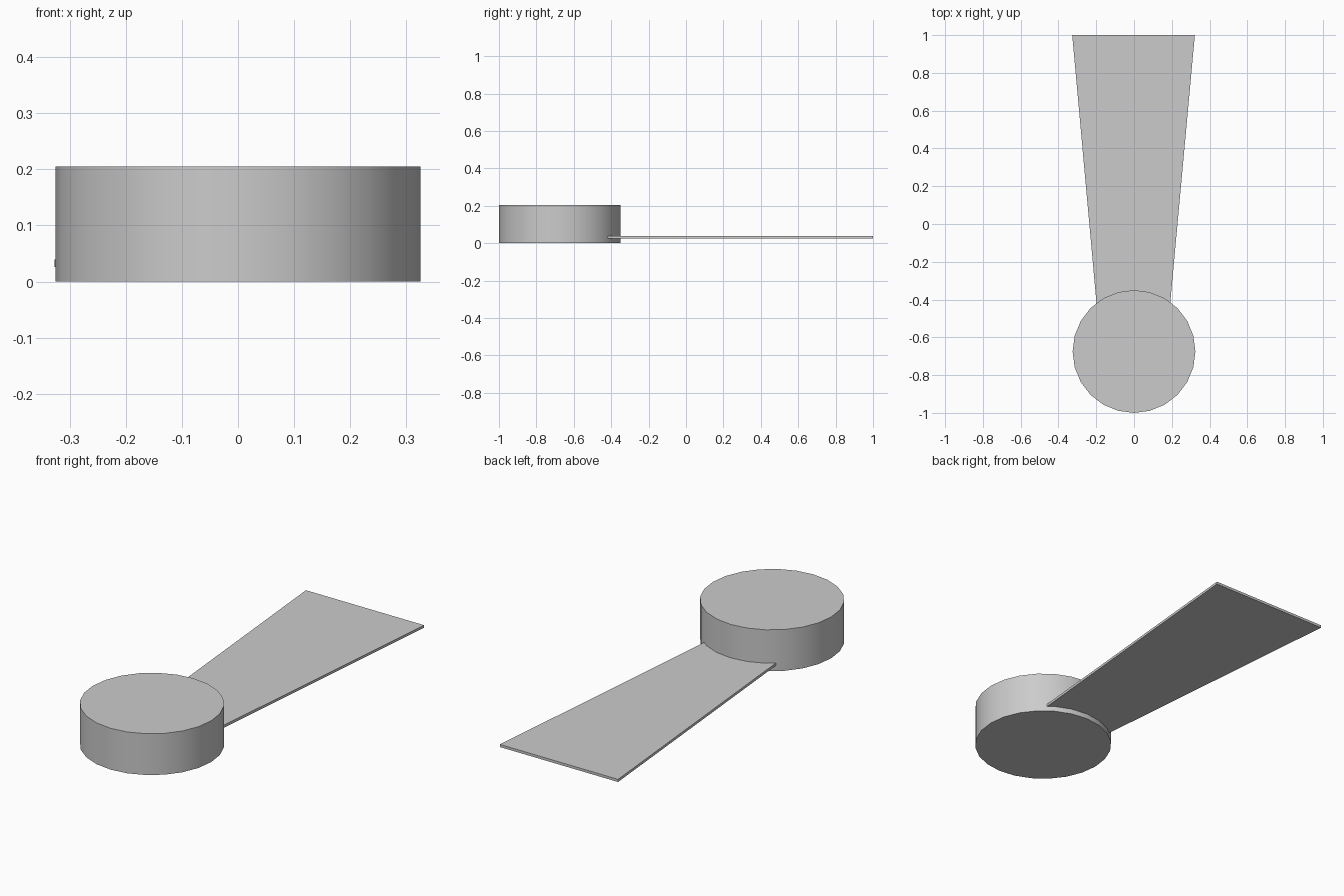
import bpy, bmesh, math

if "Cube" in bpy.data.objects:
    bpy.data.objects.remove(bpy.data.objects["Cube"])

# round hub
bpy.ops.mesh.primitive_cylinder_add(vertices=24, radius=0.325, depth=0.205,
                                    location=(0, -0.675, 0.1025))
hub = bpy.context.object
hub.name = "round_hub"
bpy.ops.object.shade_smooth_by_angle(angle=math.radians(30))

# thin tapered blade, its narrow end set into the hub
Z0, Z1 = 0.026, 0.039
bm = bmesh.new()
outline = [(-0.193, -0.48), (0.186, -0.48), (0.322, 1.0), (-0.327, 1.0)]
face = bm.faces.new([bm.verts.new((x, y, Z0)) for x, y in outline])
ext = bmesh.ops.extrude_face_region(bm, geom=[face])
top = [v for v in ext["geom"] if isinstance(v, bmesh.types.BMVert)]
bmesh.ops.translate(bm, verts=top, vec=(0, 0, Z1 - Z0))
bmesh.ops.recalc_face_normals(bm, faces=bm.faces)
mesh = bpy.data.meshes.new("tapered_blade")
bm.to_mesh(mesh)
bm.free()
blade = bpy.data.objects.new("tapered_blade", mesh)
bpy.context.collection.objects.link(blade)
